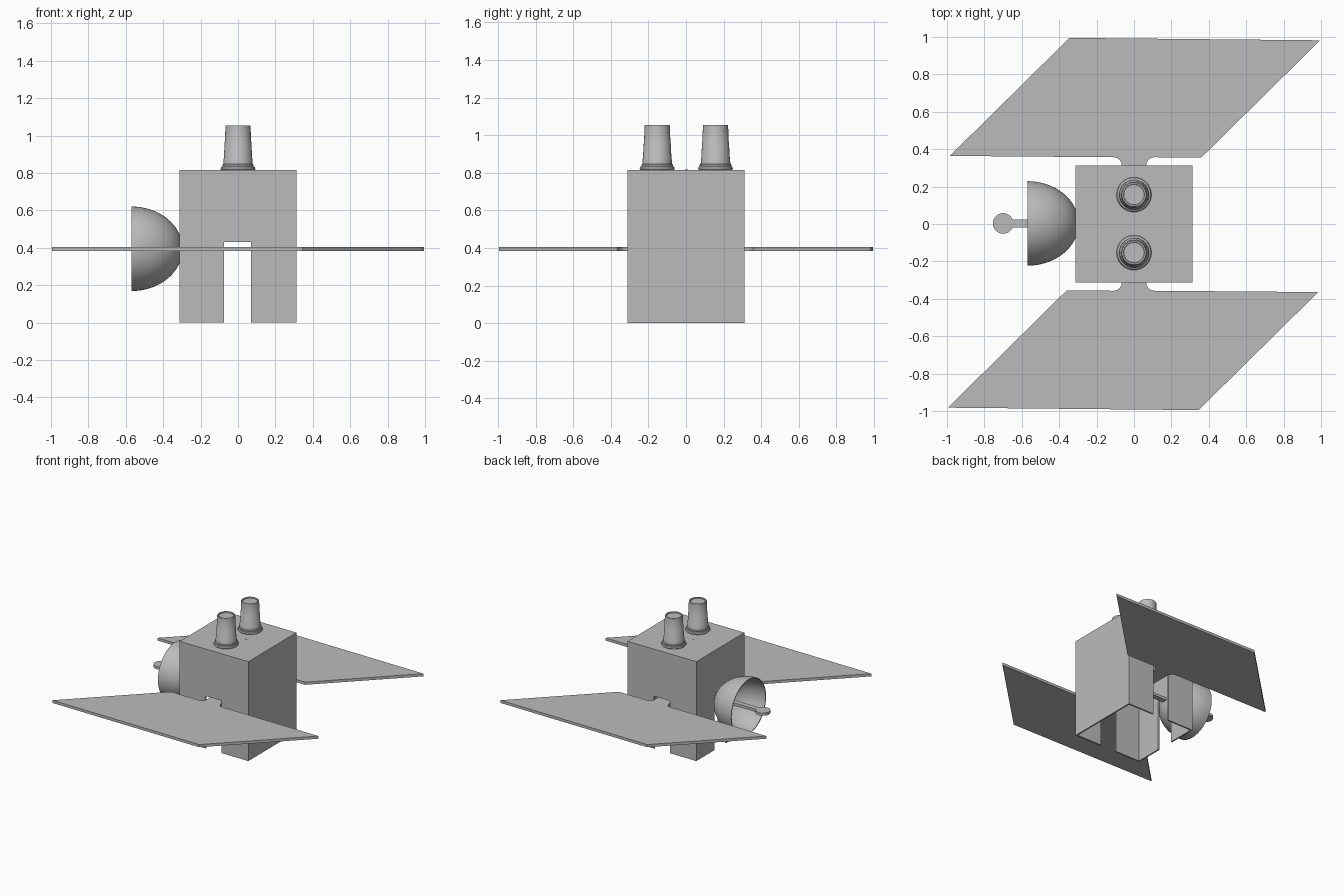
import bpy, bmesh, math
from mathutils import Matrix, Vector

if "Cube" in bpy.data.objects:
    bpy.data.objects.remove(bpy.data.objects["Cube"], do_unlink=True)

GREY = (0.5, 0.5, 0.5, 1)
grey = bpy.data.materials.new("plain_grey")
grey.diffuse_color = GREY
grey.use_nodes = True
grey.node_tree.nodes["Principled BSDF"].inputs["Base Color"].default_value = GREY


def finish(name, bm, smooth=False):
    bmesh.ops.recalc_face_normals(bm, faces=bm.faces[:])
    mesh = bpy.data.meshes.new(name)
    bm.to_mesh(mesh)
    bm.free()
    mesh.materials.append(grey)
    ob = bpy.data.objects.new(name, mesh)
    bpy.context.collection.objects.link(ob)
    if smooth:
        bpy.ops.object.select_all(action='DESELECT')
        ob.select_set(True)
        bpy.context.view_layer.objects.active = ob
        bpy.ops.object.shade_smooth_by_angle(angle=math.radians(30))
    return ob


def box(name, lo, hi):
    lo, hi = Vector(lo), Vector(hi)
    bm = bmesh.new()
    bmesh.ops.create_cube(bm, size=1, matrix=Matrix.Translation((lo + hi) / 2)
                          @ Matrix.Diagonal((*(hi - lo), 1)))
    return finish(name, bm)


def plate(name, outline, z0, z1):
    bm = bmesh.new()
    face = bm.faces.new([bm.verts.new((x, y, z0)) for x, y in outline])
    top = bmesh.ops.extrude_face_region(bm, geom=[face])["geom"]
    verts = [v for v in top if isinstance(v, bmesh.types.BMVert)]
    bmesh.ops.translate(bm, verts=verts, vec=(0, 0, z1 - z0))
    return finish(name, bm)


def lathe(name, profile, matrix, steps=48):
    bm = bmesh.new()
    verts = [bm.verts.new((r, 0, z)) for r, z in profile]
    edges = [bm.edges.new(pair) for pair in zip(verts, verts[1:])]
    bmesh.ops.spin(bm, geom=verts + edges, cent=(0, 0, 0), axis=(0, 0, 1),
                   angle=math.tau, steps=steps, use_duplicate=False)
    bmesh.ops.remove_doubles(bm, verts=bm.verts[:], dist=0.0005)
    bmesh.ops.transform(bm, matrix=matrix, verts=bm.verts[:])
    return finish(name, bm, smooth=True)


def arc(cx, cy, r, a0, a1, n):
    angles = [math.radians(a0 + (a1 - a0) * i / n) for i in range(n + 1)]
    return [(cx + r * math.cos(a), cy + r * math.sin(a)) for a in angles]


# Hollow body: open below, slotted at the front, back and dish side
HALF, TOP, WALL = 0.312, 0.815, 0.012
body = box("body_shell", (-HALF, -HALF, 0), (HALF, HALF, TOP))
inner = HALF - WALL
cutters = [
    box("hollow_cutter", (-inner, -inner, -0.1), (inner, inner, TOP - WALL)),
    box("panel_slot_cutter", (-0.075, -0.5, -0.2), (0.07, 0.5, 0.43)),
    box("dish_slot_cutter", (-0.5, -0.075, -0.3), (0, 0.075, 0.43)),
]
for cutter in cutters:
    mod = body.modifiers.new(cutter.name, 'BOOLEAN')
    mod.operation, mod.solver, mod.object = 'DIFFERENCE', 'EXACT', cutter
    cutter.hide_render = True
    cutter.hide_set(True)

# Swept panels joined by one strip through the body
Z0, Z1 = 0.383, 0.405
half = arc(0.11, 0.312, 0.045, 180, 90, 6)
half += [(0.36, 0.355), (0.995, 0.982), (-0.345, 0.995), (-0.985, 0.364)]
half += arc(-0.11, 0.312, 0.045, 90, 0, 6)
plate("solar_panels", half + [(-x, -y) for x, y in half], Z0, Z1)

# Flat feed arm with a round end
feed = [(-0.065, 0.024), (-0.65, 0.024)]
feed += arc(-0.7, 0.003, 0.055, 25, 335, 24)
feed += [(-0.65, -0.018), (-0.065, -0.018)]
plate("feed_arm", feed, Z0, Z1)

# Bowl-shaped dish opening away from the body
R, DEPTH, RIM, SKIN = 0.226, 0.274, -0.57, 0.007


def bowl(r, d):
    steps = [math.pi / 2 * i / 16 for i in range(17)]
    return [(r * math.cos(a), d * math.sin(a)) for a in steps]


dish_profile = bowl(R, DEPTH)[::-1] + bowl(R - SKIN, DEPTH - SKIN)
lathe("dish", dish_profile,
      Matrix.Translation((RIM, 0.003, 0.395)) @ Matrix.Rotation(math.pi / 2, 4, 'Y'), 64)

# Tapered thrusters on the roof, with a flared foot and a recessed top
cup = [(0, 0), (0.088, 0), (0.093, 0.006), (0.09, 0.016), (0.084, 0.02), (0.084, 0.028),
       (0.079, 0.032), (0.077, 0.06), (0.076, 0.062), (0.071, 0.15), (0.07, 0.152),
       (0.067, 0.236), (0.064, 0.24), (0.056, 0.24), (0.054, 0.232), (0, 0.23)]
for side, y in (("front", -0.153), ("back", 0.157)):
    lathe(side + "_thruster", cup, Matrix.Translation((0, y, TOP)))

# Small roof pins
for side, x in (("left", 0.072), ("right", -0.072)):
    plate(side + "_roof_pin", arc(x, 0.003, 0.007, 0, 330, 11), TOP - 0.002, TOP + 0.002)
